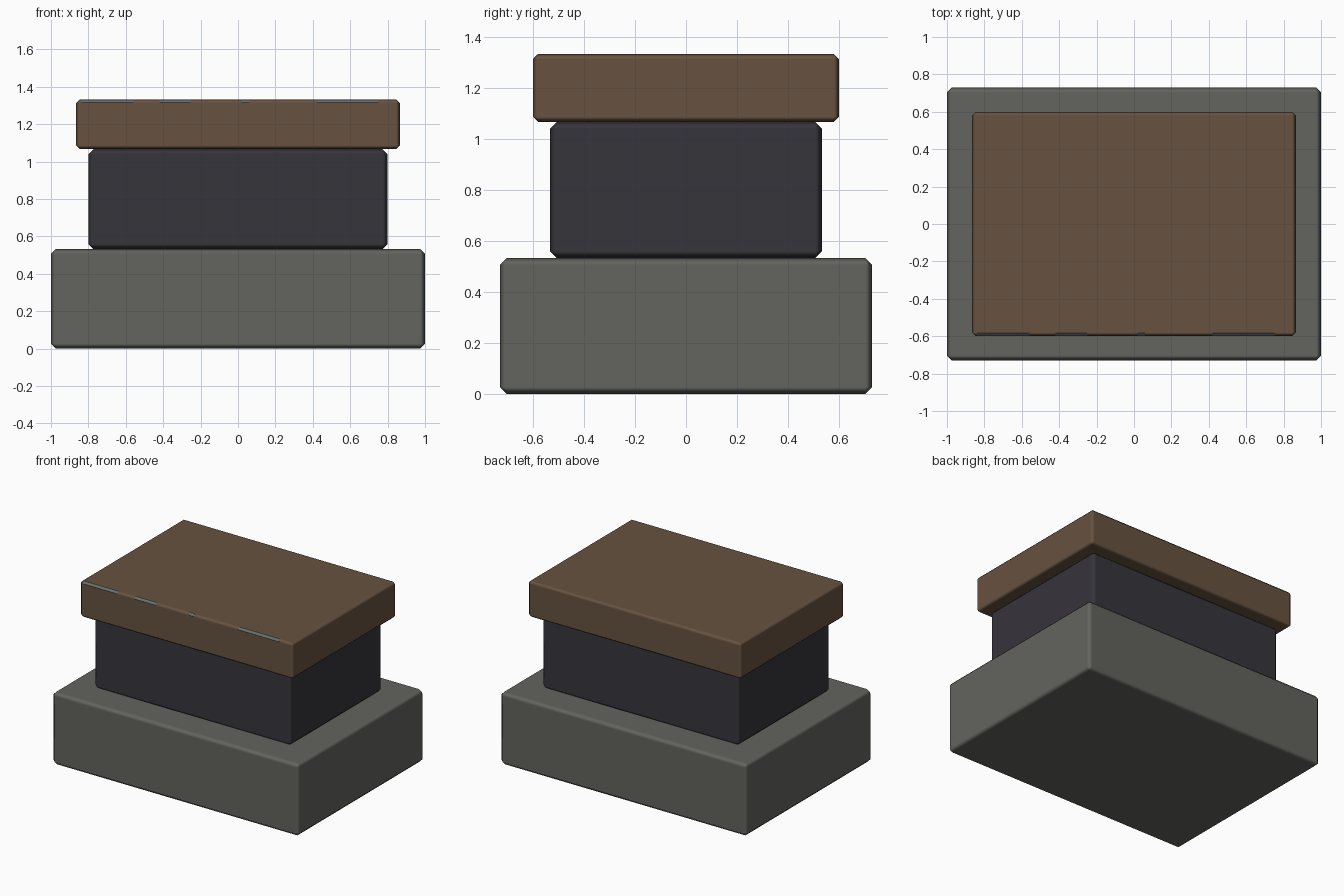
import bpy
import math

if "Cube" in bpy.data.objects:
    bpy.data.objects.remove(bpy.data.objects["Cube"])


def material(name, rgb):
    m = bpy.data.materials.new(name)
    m.diffuse_color = (*rgb, 1)
    m.use_nodes = True
    m.node_tree.nodes["Principled BSDF"].inputs["Base Color"].default_value = m.diffuse_color
    return m


stone = material("grey stone", (0.125, 0.126, 0.112))
charcoal = material("dark charcoal", (0.037, 0.035, 0.044))
wood = material("brown wood", (0.135, 0.085, 0.051))
worn = material("worn blue grey", (0.13, 0.16, 0.16))


def block(name, half_x, half_y, z0, z1, chamfer, mat):
    """Chamfered box with softened edges."""
    bpy.ops.mesh.primitive_cube_add(size=1, location=(0, 0, (z0 + z1) / 2))
    ob = bpy.context.object
    ob.name = name
    ob.scale = (2 * half_x, 2 * half_y, z1 - z0)
    bpy.ops.object.transform_apply(location=False, rotation=False, scale=True)
    ob.data.materials.append(mat)
    bpy.ops.object.shade_smooth()
    mod = ob.modifiers.new("chamfer", 'BEVEL')
    mod.width = chamfer
    mod.segments = 1
    mod.harden_normals = True
    return ob


# Three stacked blocks
block("base_block", 1.0, 0.73, 0.0, 0.533, 0.027, stone)
block("middle_block", 0.80, 0.533, 0.533, 1.067, 0.027, charcoal)
block("top_slab", 0.865, 0.60, 1.067, 1.333, 0.02, wood)

# Thin worn slivers lying on the front top chamfer of the slab
for i, (x0, x1) in enumerate([(-0.84, -0.56), (-0.42, -0.25), (0.02, 0.06), (0.42, 0.75)]):
    bpy.ops.mesh.primitive_cube_add(size=1, location=((x0 + x1) / 2, -0.59, 1.323),
                                    rotation=(math.radians(45), 0, 0))
    ob = bpy.context.object
    ob.name = f"edge_wear_{i + 1}"
    ob.scale = (x1 - x0, 0.02, 0.002)
    ob.data.materials.append(worn)
